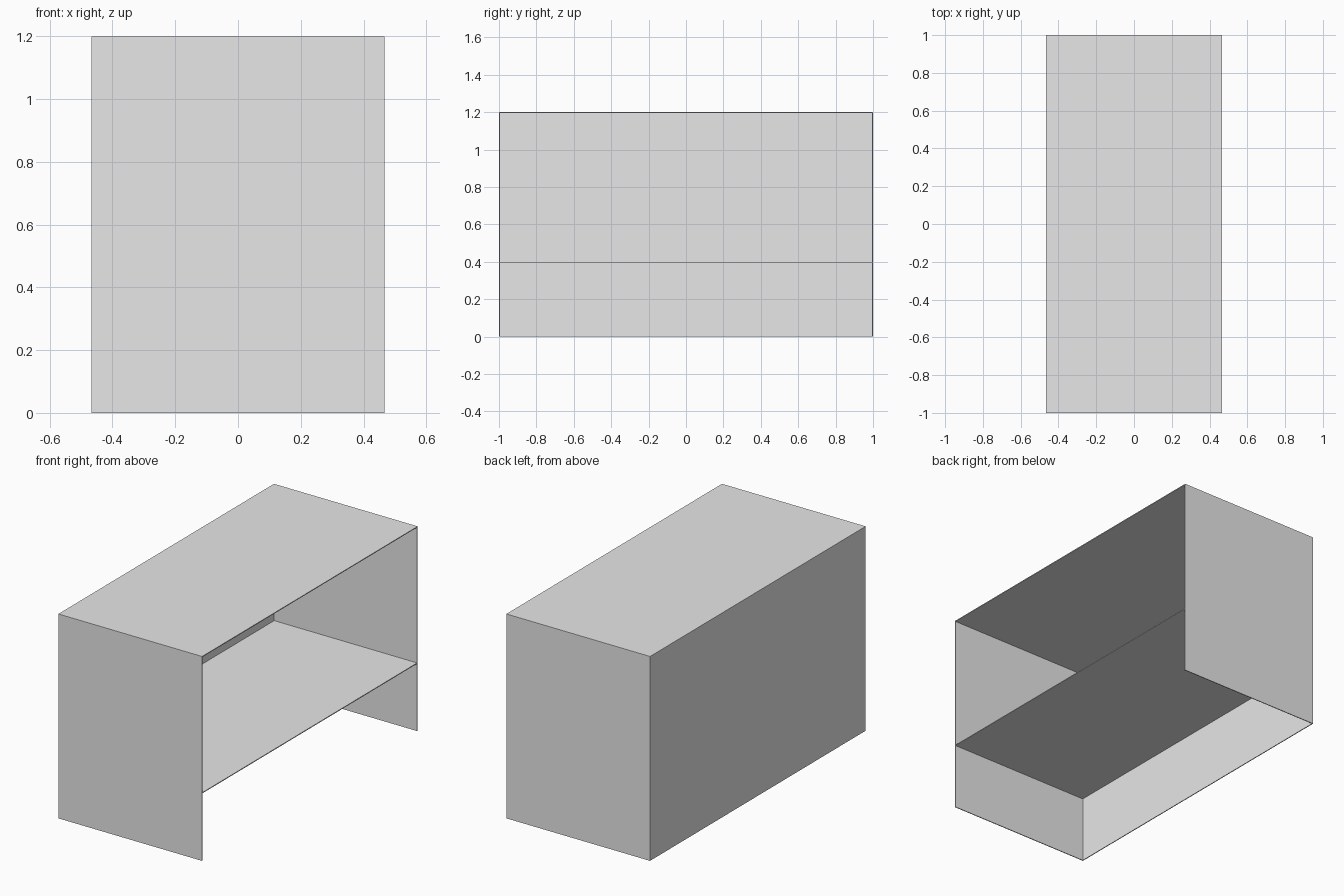
import bpy

cube = bpy.data.objects.get("Cube")
if cube:
    bpy.data.objects.remove(cube, do_unlink=True)

# One plain grey for every panel
grey = bpy.data.materials.new("light_grey")
grey.use_nodes = True
colour = (0.8, 0.8, 0.8, 1)
grey.diffuse_color = colour
grey.node_tree.nodes["Principled BSDF"].inputs["Base Color"].default_value = colour

WIDTH, LENGTH, HEIGHT = 0.933, 2.0, 1.2
SHELF = 0.4      # top of the shelf
T = 0.005        # panel thickness


def panel(name, size, centre):
    bpy.ops.mesh.primitive_cube_add(size=1, location=centre)
    obj = bpy.context.object
    obj.name = name
    obj.scale = size
    bpy.ops.object.transform_apply(location=False, rotation=False, scale=True)
    obj.data.materials.append(grey)
    return obj


# Top board covers the whole footprint
panel("top_board", (WIDTH, LENGTH, T), (0, 0, HEIGHT - T / 2))

# End panels stand under the top board
side_height = HEIGHT - T
for name, sign in (("front_panel", -1), ("back_panel", 1)):
    panel(name, (WIDTH, T, side_height),
          (0, sign * (LENGTH - T) / 2, side_height / 2))

# Long closed wall on -x; the +x side and the bottom stay open
inner_length = LENGTH - 2 * T
panel("long_wall", (T, inner_length, side_height),
      (-(WIDTH - T) / 2, 0, side_height / 2))

# Shelf between the end panels, flush with the open side
panel("shelf", (WIDTH - T, inner_length, T), (T / 2, 0, SHELF - T / 2))
